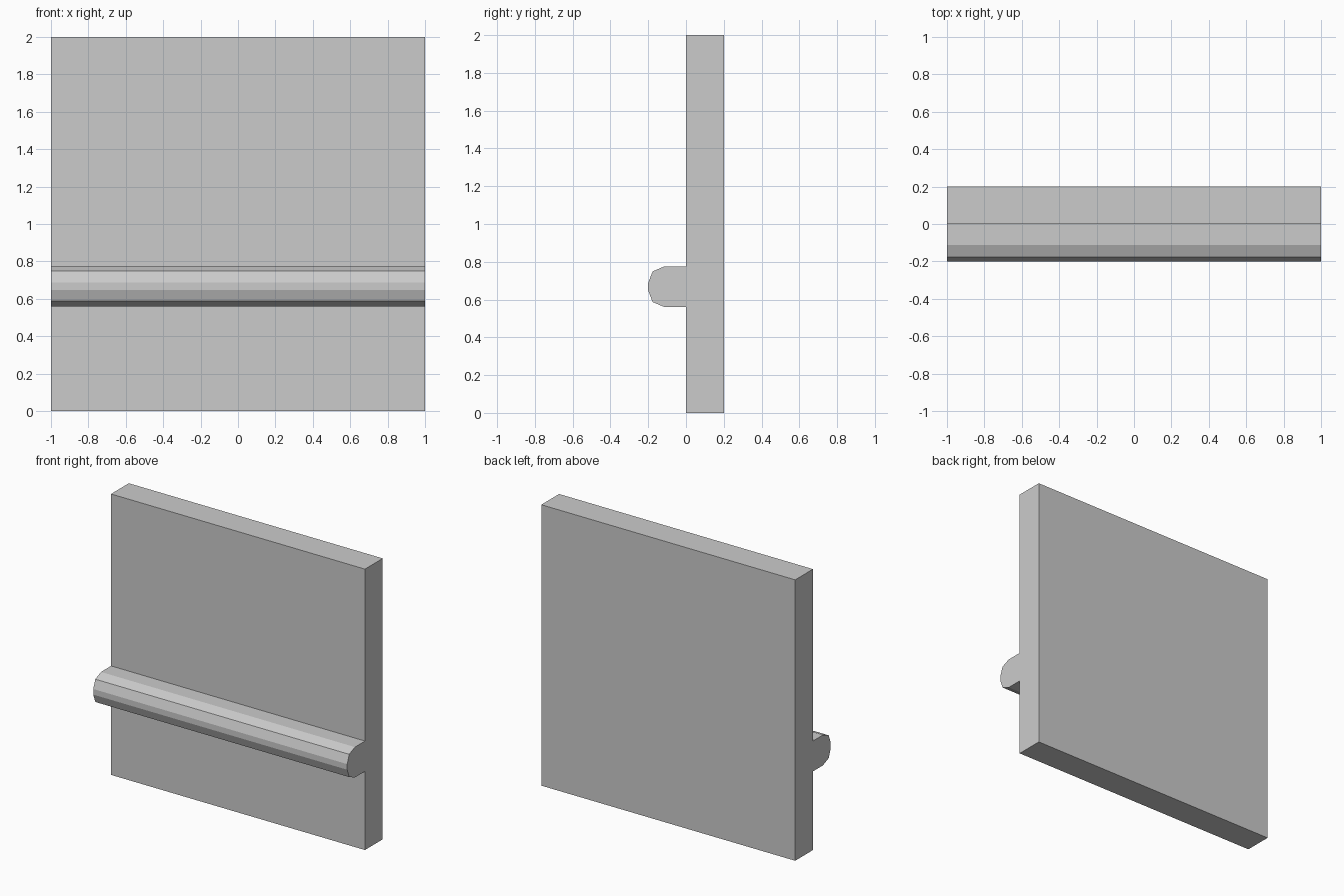
import bpy, bmesh

if "Cube" in bpy.data.objects:
    bpy.data.objects.remove(bpy.data.objects["Cube"])

# Side profile (y, z): flat wall panel with a rounded rail on its front face
rail_half = [(0.0, 0.108), (-0.113, 0.108), (-0.177, 0.081), (-0.2, 0.02)]
rail_z = 0.668
rail = [(y, rail_z - h) for y, h in rail_half]
rail += [(y, rail_z + h) for y, h in reversed(rail_half)]
profile = [(0.0, 0.0)] + rail + [(0.0, 2.0), (0.2, 2.0), (0.2, 0.0)]

# Extrude the profile along x
bm = bmesh.new()
face = bm.faces.new([bm.verts.new((-1.0, y, z)) for y, z in profile])
result = bmesh.ops.extrude_face_region(bm, geom=[face], use_keep_orig=True)
moved = [v for v in result["geom"] if isinstance(v, bmesh.types.BMVert)]
bmesh.ops.translate(bm, verts=moved, vec=(2.0, 0.0, 0.0))
bmesh.ops.recalc_face_normals(bm, faces=bm.faces)

mesh = bpy.data.meshes.new("wall_panel_with_rail")
bm.to_mesh(mesh)
bm.free()
bpy.context.collection.objects.link(bpy.data.objects.new("wall_panel_with_rail", mesh))
